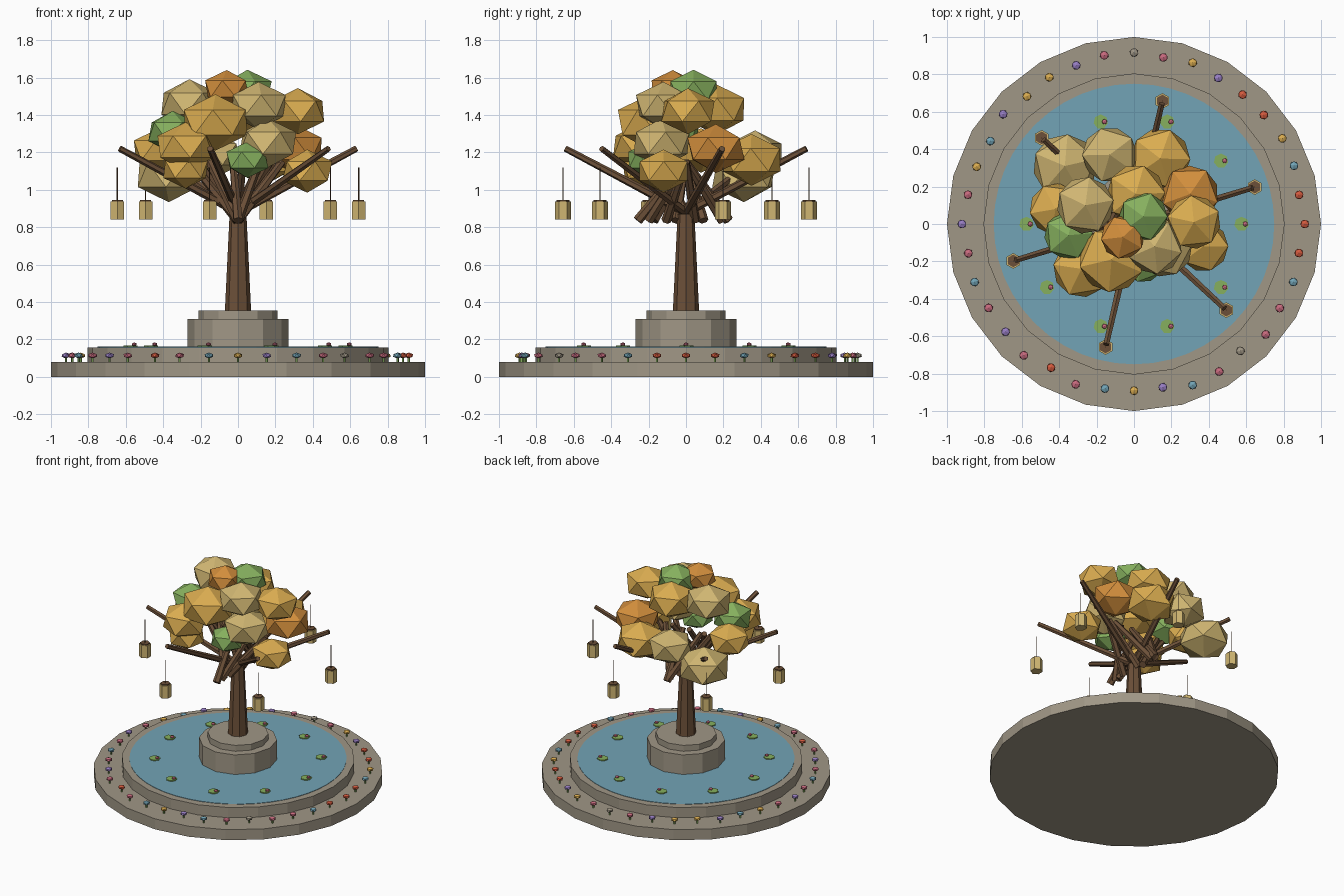
import bpy, bmesh, math, random
from mathutils import Vector, Matrix

if "Cube" in bpy.data.objects:
    bpy.data.objects.remove(bpy.data.objects["Cube"])

random.seed(4)


def material(name, r, g, b):
    lin = [((c / 255 + 0.055) / 1.055) ** 2.4 for c in (r, g, b)]
    m = bpy.data.materials.new(name)
    m.diffuse_color = (*lin, 1)
    m.use_nodes = True
    m.node_tree.nodes["Principled BSDF"].inputs["Base Color"].default_value = m.diffuse_color
    return m


MAT = {
    "stone": material("stone", 160, 151, 134),
    "water": material("water_blue", 114, 164, 182),
    "bark": material("bark_brown", 108, 80, 56),
    "gold": material("leaf_gold", 218, 172, 80),
    "tan": material("leaf_straw", 208, 182, 114),
    "orange": material("leaf_orange", 210, 142, 60),
    "green": material("leaf_green", 134, 176, 94),
    "red": material("petal_red", 212, 90, 62),
    "pink": material("petal_pink", 200, 106, 126),
    "violet": material("petal_violet", 152, 126, 196),
}


def finish(name, bm, mat):
    me = bpy.data.meshes.new(name)
    bm.to_mesh(me)
    bm.free()
    me.materials.append(MAT[mat])
    ob = bpy.data.objects.new(name, me)
    bpy.context.collection.objects.link(ob)
    return ob


def rod(name, p, q, r1, r2, sides, mat):
    """Tapered prism from p to q; upright ones keep a corner on the y axis."""
    p, q = Vector(p), Vector(q)
    d = q - p
    bm = bmesh.new()
    bmesh.ops.create_cone(bm, cap_ends=True, segments=sides,
                          radius1=r1, radius2=r2, depth=d.length)
    rot = d.to_track_quat('Z', 'Y').to_matrix().to_4x4()
    if abs(d.x) + abs(d.y) < 1e-6:
        rot = Matrix.Identity(4)
    bm.transform(Matrix.Translation((p + q) / 2) @ rot)
    return finish(name, bm, mat)


def slab(name, r, z0, z1, sides, mat, x=0, y=0):
    return rod(name, (x, y, z0), (x, y, z1), r, r, sides, mat)


def ball(name, c, r, squash, mat):
    """Low-poly blob: a flattened icosahedron turned at random."""
    bm = bmesh.new()
    bmesh.ops.create_icosphere(bm, subdivisions=1, radius=r)
    bm.transform(Matrix.Translation(c)
                 @ Matrix.Rotation(random.uniform(0, 6.28), 4, 'Z')
                 @ Matrix.Diagonal((1, 1, squash, 1)))
    return finish(name, bm, mat)


# Stone basin, water and central plinth
slab("basin_step", 1.0, 0, 0.08, 24, "stone")
slab("basin_rim", 0.805, 0.08, 0.158, 24, "stone")
slab("water", 0.75, 0.154, 0.161, 48, "water")
slab("plinth", 0.27, 0.158, 0.31, 12, "stone")
slab("plinth_cap", 0.21, 0.31, 0.355, 12, "stone")

# Trunk and the crossing inner branches
rod("trunk", (0, 0, 0.355), (0, 0, 0.87), 0.07, 0.045, 8, "bark")
for i in range(10):
    a = math.radians(36 * i + 12)
    r = 0.23 + 0.03 * (i % 2)
    rod("inner_branch", (0, r * math.sin(a), 0.835),
        (r * math.cos(a), 0, 1.15), 0.027, 0.02, 6, "bark")

# Long branches with a hanging lantern at each tip
for i in range(6):
    a = math.radians(17 + 60 * i)
    x, y = 0.675 * math.cos(a), 0.675 * math.sin(a)
    rod("long_branch", (0, 0, 0.88), (x * 0.98, y * 0.98, 1.22),
        0.024, 0.017, 6, "bark")
    slab("lantern_cord", 0.003, 0.94, 1.12, 4, "bark", x, y)
    slab("lantern_body", 0.042, 0.842, 0.937, 6, "tan", x, y)
    slab("lantern_cap", 0.034, 0.937, 0.945, 6, "bark", x, y)

# Leaf clusters: centre, radius, colour
LEAVES = [
    (-.37, .31, 1.08, .19, "tan"), (-.13, .37, 1.19, .165, "tan"),
    (.14, .35, 1.16, .18, "gold"), (.30, .16, 1.22, .17, "orange"),
    (.32, .01, 1.42, .16, "gold"), (.37, -.12, 1.1, .15, "gold"),
    (-.06, -.07, 1.54, .13, "orange"), (.05, .04, 1.53, .145, "green"),
    (.11, -.12, 1.45, .165, "tan"), (.16, -.13, 1.25, .17, "tan"),
    (-.12, -.19, 1.36, .195, "gold"), (-.28, -.24, 1.23, .17, "gold"),
    (-.28, -.22, 1.11, .135, "gold"), (.05, -.20, 1.16, .125, "green"),
    (-.35, -.06, 1.31, .145, "green"), (-.42, .08, 1.21, .155, "gold"),
    (-.26, .10, 1.46, .17, "tan"), (.01, .16, 1.43, .175, "gold"),
]
for x, y, z, r, mat in LEAVES:
    ball("leaf_cluster", (x, y, z), r, 0.77, mat)

# Ring of small flowers on the outer step
KEY = {"R": "red", "B": "water", "Y": "gold", "V": "violet", "P": "pink", "S": "stone"}
for i, k in enumerate("RRBYRRVYPSPVYYVBYPVPBPVPRPBYVBPSPPBR"):
    a = math.radians(10 * i)
    r = random.uniform(0.885, 0.92)
    x, y = r * math.cos(a), r * math.sin(a)
    slab("flower_stem", 0.006, 0.08, 0.108, 5, "green", x, y)
    ball("flower_head", (x, y, 0.114), 0.026, 0.6, KEY[k])

# Lily pads with a blossom
for i in range(10):
    a = math.radians(36 * i)
    x, y = 0.575 * math.cos(a), 0.575 * math.sin(a)
    slab("lily_pad", 0.039, 0.161, 0.168, 7, "green", x, y)
    ball("lily_blossom", (x + 0.02, y, 0.174), 0.015, 0.7, "pink")
